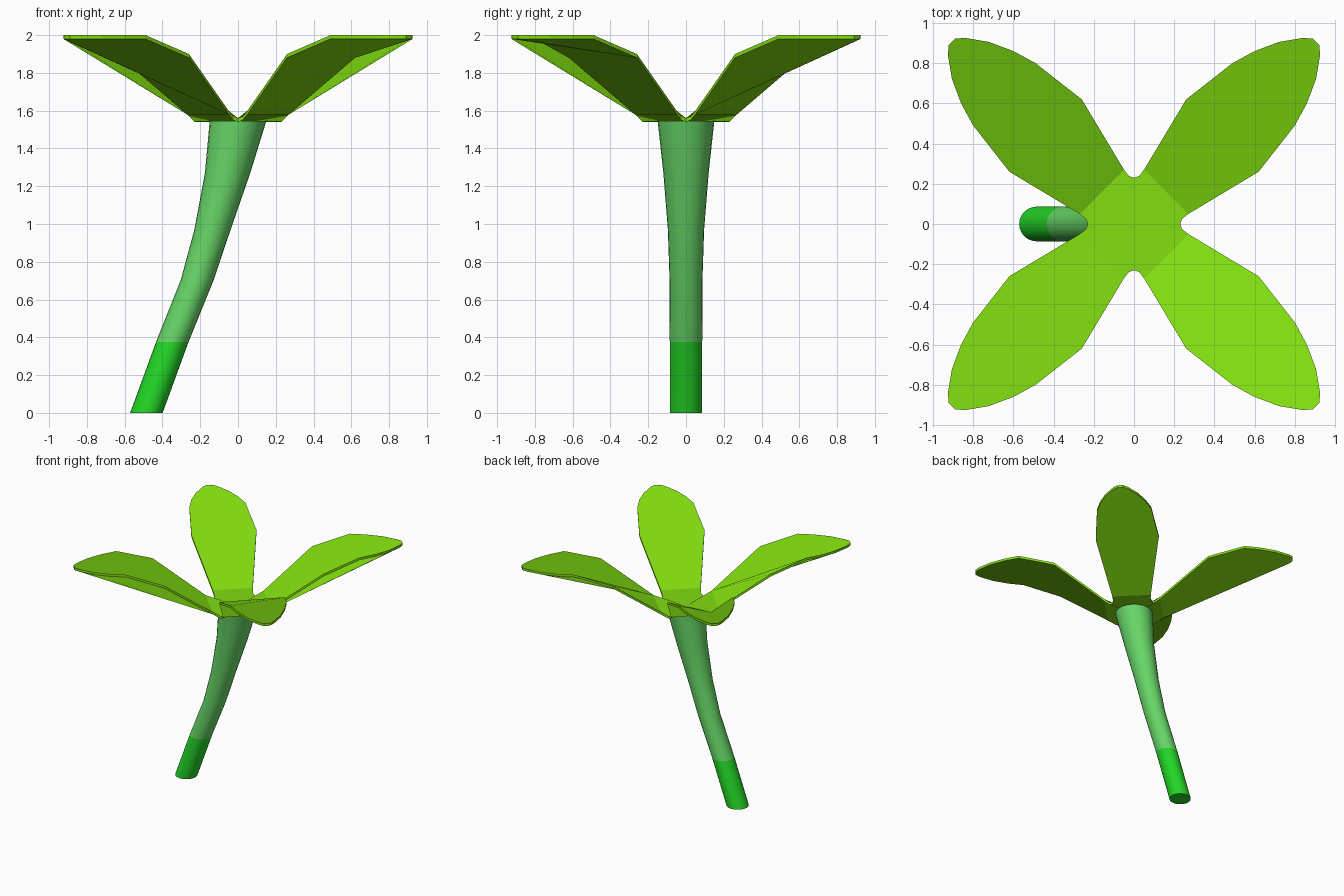
import bpy, bmesh, math
from mathutils import Vector, geometry

if "Cube" in bpy.data.objects:
    bpy.data.objects.remove(bpy.data.objects["Cube"], do_unlink=True)


def material(name, rgb):
    m = bpy.data.materials.new(name)
    m.use_nodes = True
    m.diffuse_color = (*rgb, 1)
    m.node_tree.nodes["Principled BSDF"].inputs["Base Color"].default_value = (*rgb, 1)
    return m


leaf_green = material("leaf green", (0.22, 0.73, 0.005))
stem_light = material("pale stem green", (0.14, 0.69, 0.14))
stem_dark = material("deep stem green", (0.017, 0.69, 0.02))


def finish(bm, name, mats):
    bm.normal_update()
    mesh = bpy.data.meshes.new(name)
    bm.to_mesh(mesh)
    bm.free()
    obj = bpy.data.objects.new(name, mesh)
    bpy.context.collection.objects.link(obj)
    for m in mats:
        mesh.materials.append(m)
    return obj


# Stem: round sections following a leaning curve (height, centre x, radius)
SECTIONS = [(0, -0.485, 0.086), (0.375, -0.348, 0.086), (0.7, -0.217, 0.087),
            (0.97, -0.135, 0.096), (1.27, -0.055, 0.12), (1.545, 0, 0.15)]
SIDES = 24
bm = bmesh.new()
rings = []
for z, cx, r in SECTIONS:
    turns = [math.tau * i / SIDES for i in range(SIDES)]
    rings.append([bm.verts.new((cx + r * math.cos(a), r * math.sin(a), z)) for a in turns])
for level, (low, high) in enumerate(zip(rings, rings[1:])):
    for i in range(SIDES):
        j = (i + 1) % SIDES
        face = bm.faces.new((low[i], low[j], high[j], high[i]))
        face.material_index = 1 if level == 0 else 0
bm.faces.new(rings[0][::-1]).material_index = 1
bm.faces.new(rings[-1])
stem = finish(bm, "stem", [stem_light, stem_dark])
bpy.ops.object.select_all(action="DESELECT")
stem.select_set(True)
bpy.context.view_layer.objects.active = stem
bpy.ops.object.shade_smooth_by_angle(angle=math.radians(40))

# Half outline of one leaf blade, from the notch to near the tip
HALF = [(0, 0.23, 1.56), (0.025, 0.238, 1.57), (0.05, 0.27, 1.6), (0.26, 0.62, 1.9),
        (0.49, 0.80, 2), (0.6, 0.86, 2), (0.72, 0.905, 2), (0.84, 0.925, 2), (0.89, 0.922, 2)]
OUTLINE = HALF + [(y, x, z) for x, y, z in reversed(HALF)]
THICKNESS = 0.02

# Mirror signs and the outline point each blade is folded from
BLADES = [(1, 1, 15), (-1, 1, 15), (-1, -1, 2), (1, -1, 14)]

# Leaf crown: each blade is a folded sheet with one even shading direction
bm = bmesh.new()
shading = []


def add_face(verts, flip, normal=None):
    face = bm.faces.new(verts[::-1] if flip else verts)
    face.normal_update()
    shading.append(normal or face.normal.copy())


for sx, sy, anchor in BLADES:
    mirrored = sx * sy < 0
    points = [Vector((x * sx, y * sy, z)) for x, y, z in OUTLINE]
    facing = geometry.normal(points[2:16])
    if facing.z < 0:
        facing.negate()
    up = Vector((0, 0, 1))
    sheets = []
    for drop, sign in ((0, 1), (THICKNESS, -1)):
        rim = [bm.verts.new(p - up * drop) for p in points]
        centre = bm.verts.new((0, 0, 1.56 - drop))
        flip = mirrored != (sign < 0)
        # Flat middle joining the blades
        base = rim[:3] + rim[15:]
        for a, b in zip(base, base[1:]):
            add_face([centre, b, a], flip, up * sign)
        # Blade surface fanned from its fold point
        loop = rim[2:16]
        start = anchor - 2
        loop = loop[start:] + loop[:start]
        for a, b in zip(loop[1:], loop[2:]):
            add_face([loop[0], b, a], flip, facing * sign)
        sheets.append(rim)
    # Thin edge around the blade
    top, low = sheets
    for i in range(len(top) - 1):
        add_face([top[i], top[i + 1], low[i + 1], low[i]], mirrored)
crown = finish(bm, "leaf_crown", [leaf_green])
mesh = crown.data
mesh.polygons.foreach_set("use_smooth", [True] * len(mesh.polygons))
mesh.normals_split_custom_set([shading[p.index] for p in mesh.polygons for _ in p.vertices])
